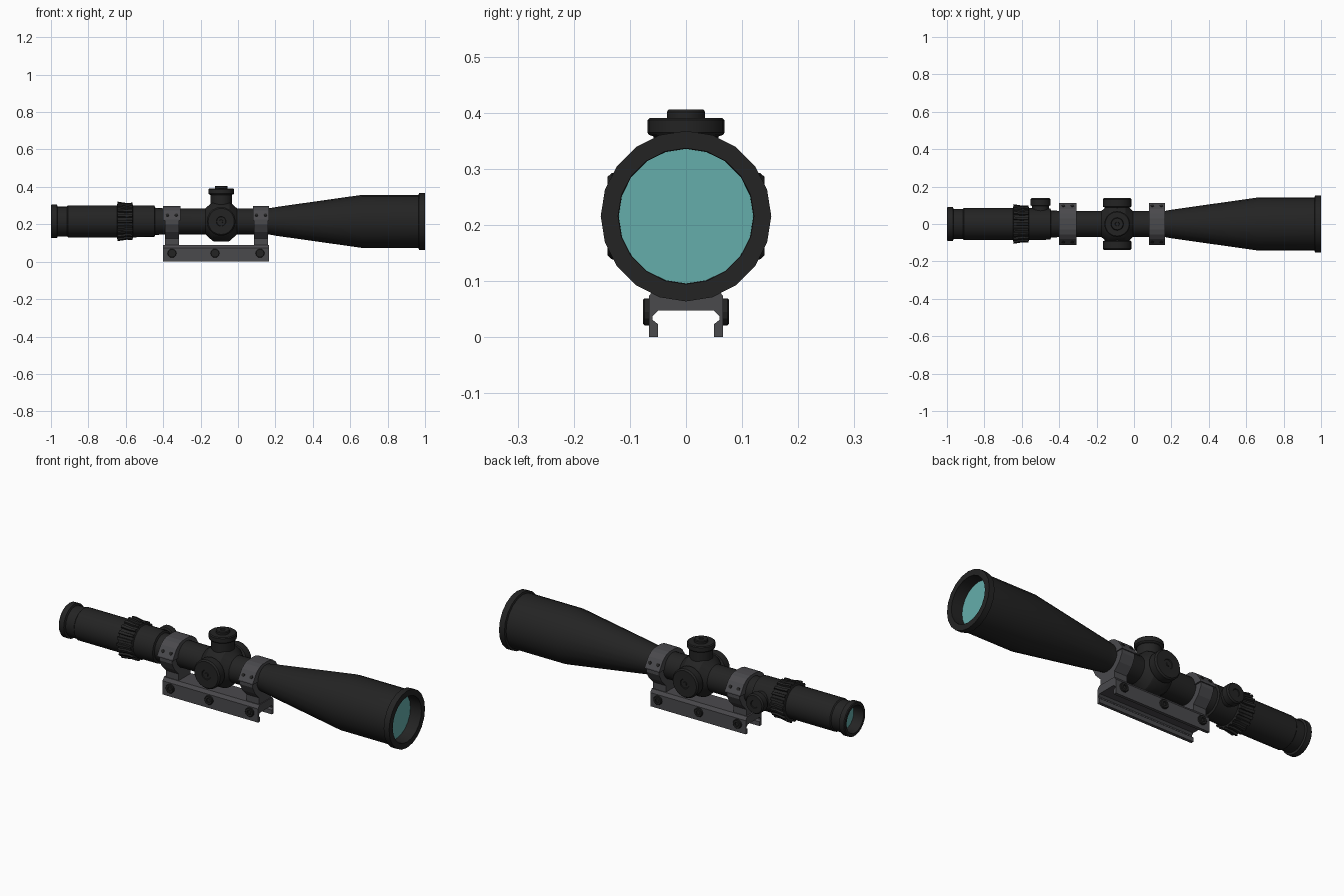
import bpy, bmesh, math
from mathutils import Vector, Matrix

if "Cube" in bpy.data.objects:
    bpy.data.objects.remove(bpy.data.objects["Cube"])

AX = 0.2155                      # height of the optical axis
X, Z = (1, 0, 0), (0, 0, 1)


def material(name, rgb):
    m = bpy.data.materials.new(name)
    m.diffuse_color = (*rgb, 1)
    m.use_nodes = True
    m.node_tree.nodes["Principled BSDF"].inputs["Base Color"].default_value = m.diffuse_color
    return m


BLACK = material("matte black", (0.017, 0.017, 0.017))
GREY = material("mount grey", (0.068, 0.067, 0.073))
GLASS = material("teal glass", (0.13, 0.42, 0.41))


def finish(bm, name, mat, smooth=True):
    bmesh.ops.recalc_face_normals(bm, faces=bm.faces)
    me = bpy.data.meshes.new(name)
    bm.to_mesh(me)
    bm.free()
    me.materials.append(mat)
    ob = bpy.data.objects.new(name, me)
    bpy.context.collection.objects.link(ob)
    if smooth:
        bpy.ops.object.select_all(action='DESELECT')
        ob.select_set(True)
        bpy.context.view_layer.objects.active = ob
        bpy.ops.object.shade_smooth_by_angle(angle=math.radians(25))
    return ob


def lathe(name, prof, loc, axis, mat=BLACK, n=20):
    """Spin (distance, radius) points around an axis through loc."""
    bm = bmesh.new()
    M = Matrix.Translation(loc) @ Vector(axis).to_track_quat('Z', 'Y').to_matrix().to_4x4()
    rings = []
    for d, r in prof:
        if r == 0:
            rings.append([bm.verts.new(M @ Vector((0, 0, d)))] * n)
        else:
            rings.append([bm.verts.new(M @ Vector((r * math.cos(2 * math.pi * i / n),
                                                   r * math.sin(2 * math.pi * i / n), d)))
                          for i in range(n)])
    for a, b in zip(rings, rings[1:]):
        for i in range(n):
            j = (i + 1) % n
            vs = list(dict.fromkeys((a[i], a[j], b[j], b[i])))
            if len(vs) > 2:
                bm.faces.new(vs)
    return finish(bm, name, mat)


def extrude_x(name, half, x0, x1, mat=GREY):
    """Mirror a half outline of (y, z) points and extrude it along x."""
    pts = half + [(-y, z) for y, z in reversed(half) if y > 0]
    bm = bmesh.new()
    f = bm.faces.new([bm.verts.new((x0, y, z)) for y, z in pts])
    g = bmesh.ops.extrude_face_region(bm, geom=[f])
    bmesh.ops.translate(bm, vec=(x1 - x0, 0, 0),
                        verts=[v for v in g['geom'] if isinstance(v, bmesh.types.BMVert)])
    return finish(bm, name, mat, False)


# Main body: eyepiece, tube, objective bell, hollow at both ends
lathe("scope_body", [
    (-0.945, 0.066), (-1, 0.072), (-1, 0.086), (-0.996, 0.09), (-0.968, 0.09), (-0.964, 0.08),
    (-0.915, 0.08), (-0.91, 0.085), (-0.56, 0.085), (-0.447, 0.084), (-0.443, 0.073),
    (-0.40, 0.07), (0.165, 0.07), (0.205, 0.077), (0.665, 0.142), (0.965, 0.142),
    (0.968, 0.152), (1, 0.152), (1, 0.121), (0.935, 0.12)], (0, 0, AX), X)

# Lenses
lathe("objective_lens", [(0.936, 0.121), (0.936, 0)], (0, 0, AX), X, GLASS)
lathe("eyepiece_lens", [(-0.946, 0.067), (-0.946, 0)], (0, 0, AX), X, GLASS)

# Magnification ring with raised ridges
lathe("zoom_ring", [(-0.648, 0.084), (-0.645, 0.096), (-0.6, 0.09), (-0.565, 0.092),
                    (-0.56, 0.084)], (0, 0, AX), X)
bm = bmesh.new()
for i in range(20):
    R = Matrix.Translation((0, 0, AX)) @ Matrix.Rotation(2 * math.pi * i / 20, 4, 'X')
    side = []
    for s in (-1, 1):
        side.append([bm.verts.new(R @ Vector((x, s * w, r))) for x, r, w in (
            (-0.645, 0.08, 0.009), (-0.645, 0.106, 0.007), (-0.595, 0.098, 0.006),
            (-0.565, 0.1, 0.006), (-0.56, 0.08, 0.009))])
    a, b = side
    bm.faces.new(a)
    bm.faces.new(b[::-1])
    for k in range(5):
        m = (k + 1) % 5
        bm.faces.new((a[k], b[k], b[m], a[m]))
finish(bm, "zoom_ring_ridges", BLACK, False)

# Turret saddle and three turrets
TX = -0.09
lathe("turret_saddle", [(-0.085, 0.069), (-0.045, 0.105), (-0.035, 0.108), (0.035, 0.108),
                        (0.045, 0.105), (0.085, 0.069)], (TX, 0, AX), X)
lathe("elevation_turret", [
    (0, 0.058), (0.142, 0.058), (0.145, 0.066), (0.149, 0.069), (0.171, 0.069), (0.175, 0.064),
    (0.175, 0.034), (0.186, 0.034), (0.19, 0.031), (0.19, 0.012), (0.186, 0.01), (0.186, 0)],
    (TX, 0, AX), Z)
for name, s in (("windage_turret", -1), ("parallax_turret", 1)):
    lathe(name, [(0, 0.06), (0.085, 0.06), (0.09, 0.072), (0.094, 0.077), (0.132, 0.077),
                 (0.14, 0.07), (0.14, 0.026), (0.136, 0.024), (0.136, 0.01), (0.14, 0.009),
                 (0.14, 0)], (TX, 0, AX), (0, s, 0))

# Illumination knob on the far side of the eyepiece
lathe("illumination_knob", [(0, 0.045), (0.095, 0.045), (0.1, 0.053), (0.132, 0.053),
                            (0.14, 0.047), (0.14, 0.02), (0.136, 0.018), (0.136, 0)],
      (-0.5, 0, AX), (0, 1, 0))

# Mount base with dovetail channel
extrude_x("mount_base", [
    (0, 0.047), (0.05, 0.047), (0.06, 0.037), (0.06, 0.031), (0.05, 0.023), (0.05, 0),
    (0.066, 0), (0.066, 0.073), (0.054, 0.09), (0, 0.09)], -0.40, 0.165)

# Clamp bolts on both sides of the base
for i, x in enumerate((-0.353, -0.123, 0.118)):
    for side, s in (("front", -1), ("back", 1)):
        lathe(f"base_bolt_{side}_{i}", [(0.06, 0.024), (0.074, 0.024), (0.077, 0.021),
                                        (0.077, 0.011), (0.07, 0.011), (0.07, 0)],
              (x, 0, 0.045), (0, s, 0), BLACK, 12)

# Rings: post, lower half, upper cap, cap screws
slope = Vector((0, 0.83, 0.56))
for tag, x0, x1 in (("rear", -0.40, -0.307), ("fore", 0.079, 0.166)):
    mid = (x0 + x1) / 2
    extrude_x(f"{tag}_ring_lower", [(0, 0.085), (0.05, 0.085), (0.05, 0.125), (0.085, 0.16),
                                    (0.106, 0.2), (0.106, 0.219), (0, 0.219)],
              mid - 0.038, mid + 0.038)
    extrude_x(f"{tag}_ring_cap", [(0, 0.219), (0.112, 0.219), (0.112, 0.226), (0.08, 0.273),
                                  (0.055, 0.291), (0.03, 0.298), (0, 0.299)], x0, x1)
    for s in (-1, 1):
        for dx in (-0.024, 0.024):
            d = Vector((0, s * slope.y, slope.z))
            lathe(f"{tag}_ring_screw", [(-0.01, 0.009), (0.003, 0.009), (0.003, 0)],
                  (mid + dx, s * 0.0965, 0.249), d, BLACK, 10)
